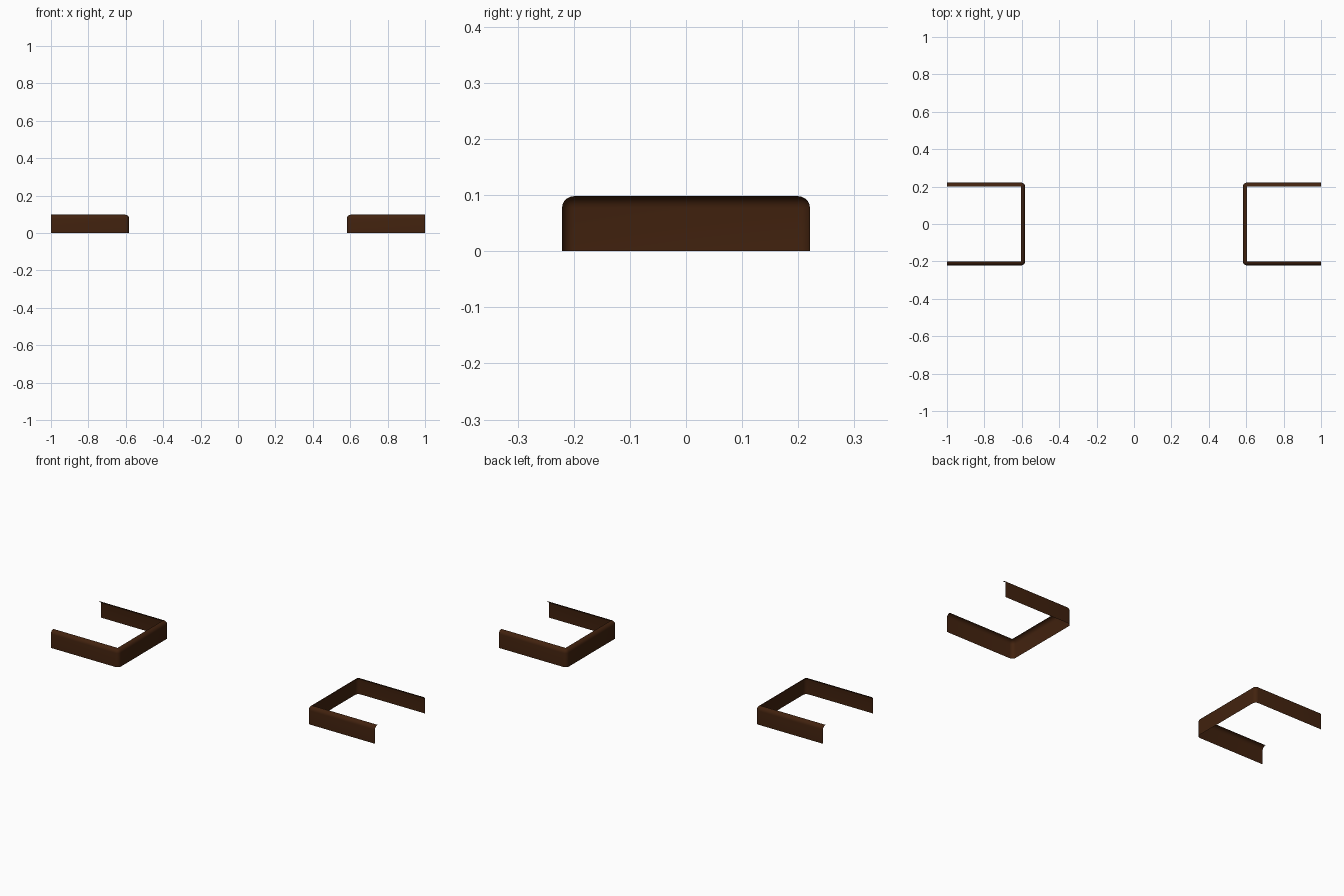
import bpy, bmesh

if "Cube" in bpy.data.objects:
    bpy.data.objects.remove(bpy.data.objects["Cube"])

INNER, OUTER = 0.582, 1.0      # x extent of each bracket
HALF_Y, HEIGHT = 0.221, 0.098
RADIUS = 0.021

brown = bpy.data.materials.new("dark brown")
brown.diffuse_color = (0.054, 0.016, 0.0045, 1)
brown.use_nodes = True
brown.node_tree.nodes["Principled BSDF"].inputs["Base Color"].default_value = brown.diffuse_color


def trim_shell(name, side):
    """Rounded box shell without top, bottom and outer end."""
    bm = bmesh.new()
    bmesh.ops.create_cube(bm, size=1)
    for v in bm.verts:
        v.co.x = side * (INNER + (v.co.x * side + 0.5) * (OUTER - INNER))
        v.co.y *= 2 * HALF_Y
        v.co.z = (v.co.z + 0.5) * HEIGHT
    bm.normal_update()
    # open the bottom and the outer end
    gone = [f for f in bm.faces if f.normal.z < -0.9 or f.normal.x * side > 0.9]
    bmesh.ops.delete(bm, geom=gone, context='FACES')
    # round the remaining edges
    edges = [e for e in bm.edges if len(e.link_faces) == 2]
    bmesh.ops.bevel(bm, geom=edges, offset=RADIUS, offset_type='OFFSET',
                    segments=5, profile=0.5, affect='EDGES')
    bm.normal_update()
    # open the top, leaving the curled lip
    top = max(bm.faces, key=lambda f: f.calc_center_median().z)
    bmesh.ops.delete(bm, geom=[top], context='FACES')
    mesh = bpy.data.meshes.new(name)
    bm.to_mesh(mesh)
    bm.free()
    mesh.materials.append(brown)
    mesh.shade_smooth()
    obj = bpy.data.objects.new(name, mesh)
    bpy.context.collection.objects.link(obj)


trim_shell("left_trim", -1)
trim_shell("right_trim", 1)
